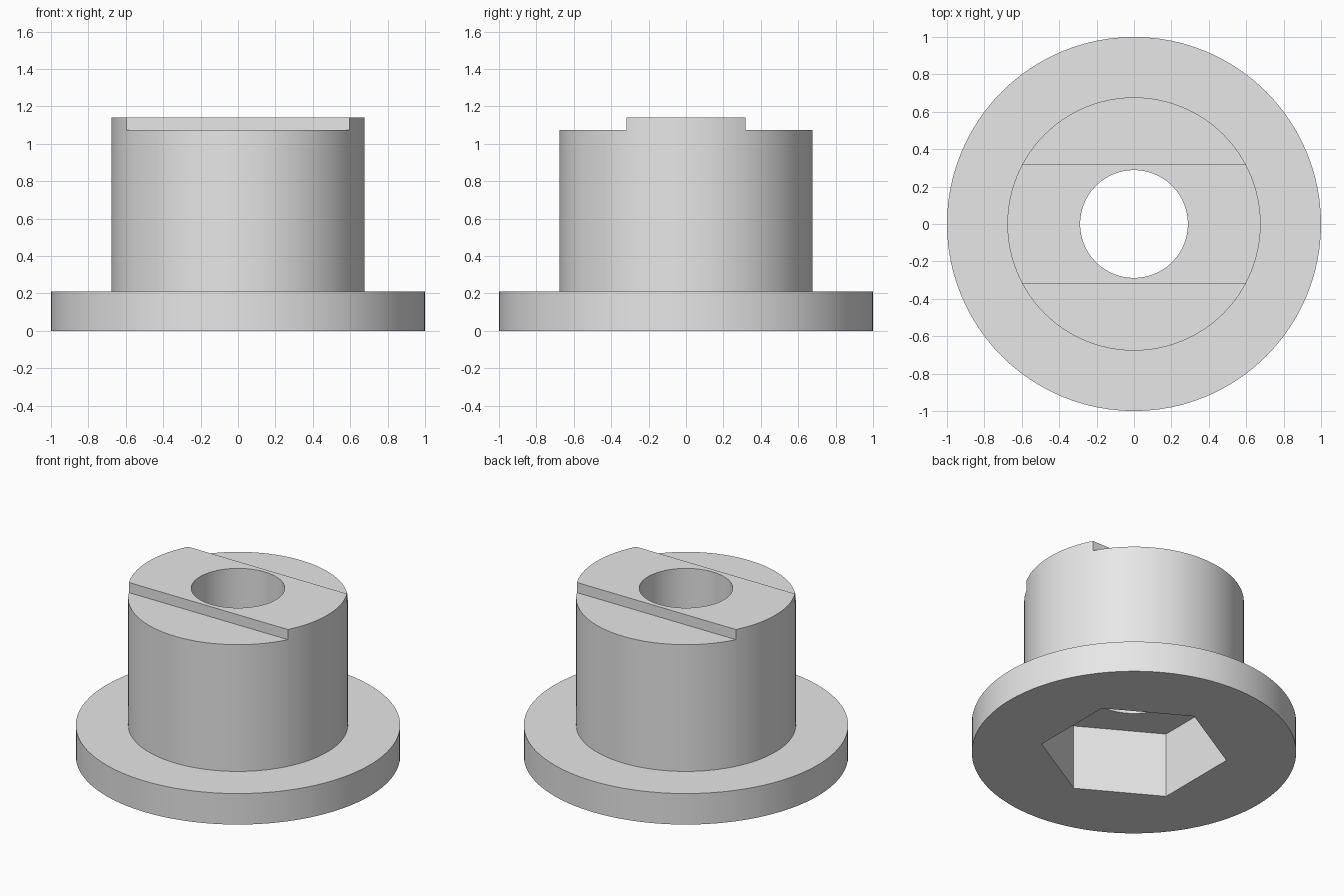
import bpy, bmesh, math

if "Cube" in bpy.data.objects:
    bpy.data.objects.remove(bpy.data.objects["Cube"])

SEG = 96
grey = bpy.data.materials.new("light grey")
grey.diffuse_color = (0.8, 0.8, 0.8, 1)
grey.use_nodes = True
grey.node_tree.nodes["Principled BSDF"].inputs["Base Color"].default_value = grey.diffuse_color


def make(name, bm):
    bmesh.ops.recalc_face_normals(bm, faces=bm.faces)
    mesh = bpy.data.meshes.new(name)
    bm.to_mesh(mesh)
    bm.free()
    mesh.materials.append(grey)
    obj = bpy.data.objects.new(name, mesh)
    bpy.context.collection.objects.link(obj)
    return obj


def lathe(name, profile):
    # closed ring of revolution from (radius, height) pairs
    bm = bmesh.new()
    rings = [[bm.verts.new((r * math.cos(a), r * math.sin(a), z)) for r, z in profile]
             for a in (2 * math.pi * i / SEG for i in range(SEG))]
    n = len(profile)
    for i in range(SEG):
        a, b = rings[i], rings[(i + 1) % SEG]
        for j in range(n):
            k = (j + 1) % n
            bm.faces.new((a[j], b[j], b[k], a[k]))
    return make(name, bm)


def prism(name, outline, z0, z1):
    # outline extruded straight up
    bm = bmesh.new()
    face = bm.faces.new([bm.verts.new((x, y, z0)) for x, y in outline])
    top = bmesh.ops.extrude_face_region(bm, geom=[face])["geom"]
    bmesh.ops.translate(bm, vec=(0, 0, z1 - z0),
                        verts=[v for v in top if isinstance(v, bmesh.types.BMVert)])
    return make(name, bm)


# Flanged sleeve with a round through hole
sleeve = lathe("flanged_bushing", [(0.288, 0), (1, 0), (1, 0.211), (0.677, 0.211),
                                   (0.677, 1.142), (0.288, 1.142)])

# Hexagonal pocket in the underside, points toward front and back
hexagon = [(0.578 * math.cos(math.radians(30 + 60 * i)),
            0.578 * math.sin(math.radians(30 + 60 * i))) for i in range(6)]
cutters = [prism("hex_pocket_cutter", hexagon, -0.2, 0.443)]

# Shoulders on both sides of the raised top tongue
for name, s in (("front", -1), ("back", 1)):
    cutters.append(prism(name + "_shoulder_cutter",
                         [(-1, 0.318 * s), (1, 0.318 * s), (1, s), (-1, s)], 1.073, 1.4))

bpy.context.view_layer.objects.active = sleeve
sleeve.select_set(True)
for cutter in cutters:
    mod = sleeve.modifiers.new(cutter.name, "BOOLEAN")
    mod.operation = "DIFFERENCE"
    mod.solver = "EXACT"
    mod.object = cutter
    bpy.ops.object.modifier_apply(modifier=mod.name)
    bpy.data.objects.remove(cutter, do_unlink=True)

bpy.ops.object.shade_smooth_by_angle(angle=math.radians(30))
